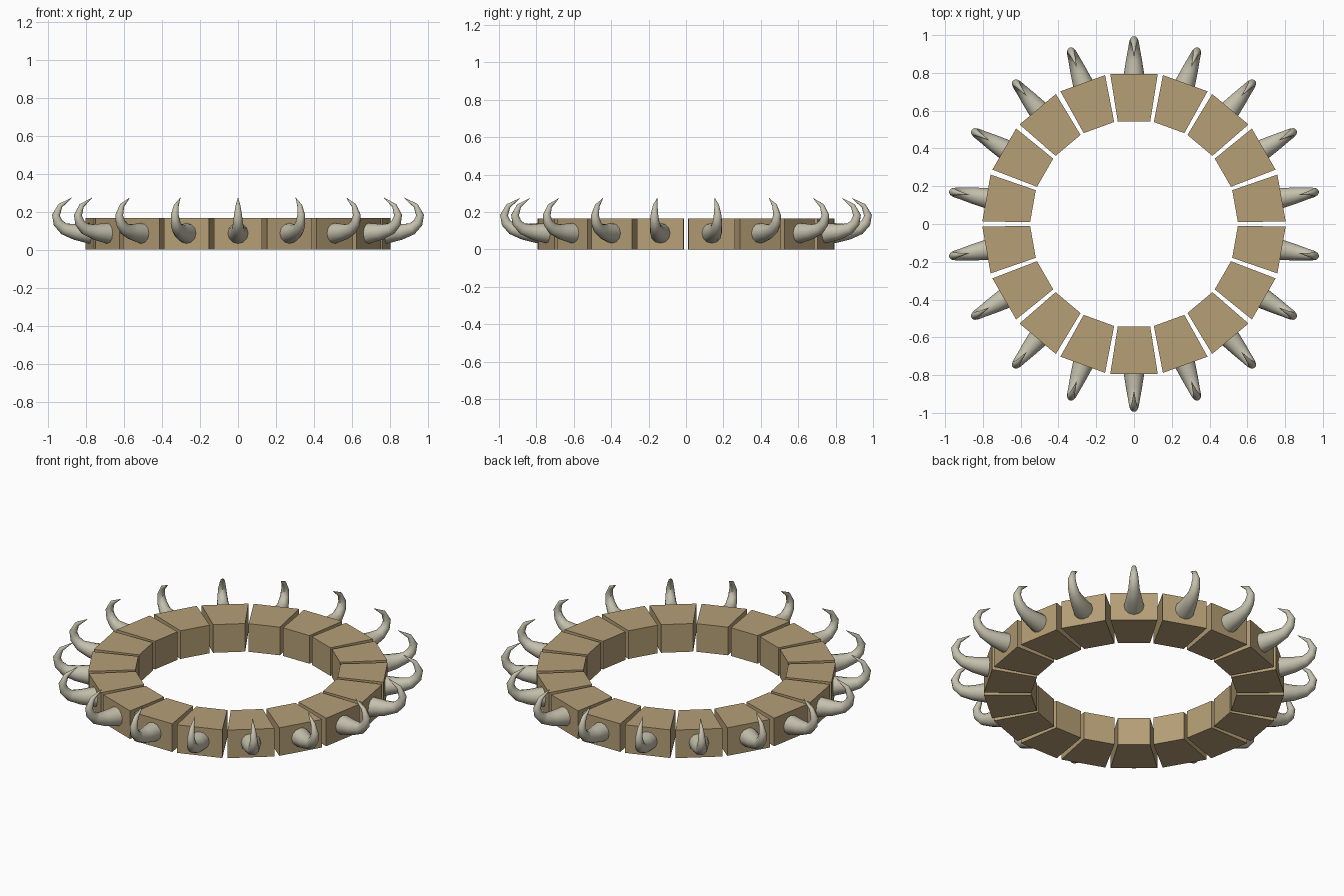
import bpy, bmesh, math
from mathutils import Vector, Matrix

if "Cube" in bpy.data.objects:
    bpy.data.objects.remove(bpy.data.objects["Cube"])

COUNT = 18          # blocks round the ring
R_IN, R_OUT, HEIGHT = 0.55, 0.803, 0.166
HALF = math.radians(9)


def material(name, rgb):
    m = bpy.data.materials.new(name)
    m.diffuse_color = (*rgb, 1)
    m.use_nodes = True
    m.node_tree.nodes["Principled BSDF"].inputs["Base Color"].default_value = m.diffuse_color
    return m


def make_object(name, bm, mat):
    bmesh.ops.recalc_face_normals(bm, faces=bm.faces)
    me = bpy.data.meshes.new(name)
    bm.to_mesh(me)
    bm.free()
    me.materials.append(mat)
    ob = bpy.data.objects.new(name, me)
    bpy.context.collection.objects.link(ob)
    return ob


tan = material("tan stone", (0.46, 0.345, 0.18))
bone = material("pale bone", (0.56, 0.53, 0.42))

# spike centre line in the radial plane: (radius from centre, z, thickness)
PATH = [(0.75, 0.085, 0.058), (0.80, 0.087, 0.053), (0.87, 0.094, 0.042),
        (0.93, 0.110, 0.031), (0.962, 0.142, 0.026), (0.973, 0.182, 0.021),
        (0.950, 0.232, 0.013), (0.888, 0.273, 0.001)]
SIDES = 12


def block():
    bm = bmesh.new()
    pts = [(r * math.cos(a), r * math.sin(a)) for r, a in
           ((R_IN, -HALF), (R_OUT, -HALF), (R_OUT, HALF), (R_IN, HALF))]
    face = bm.faces.new([bm.verts.new((x, y, 0)) for x, y in pts])
    ext = bmesh.ops.extrude_face_region(bm, geom=[face])
    bmesh.ops.translate(bm, vec=(0, 0, HEIGHT),
                        verts=[v for v in ext["geom"] if isinstance(v, bmesh.types.BMVert)])
    return bm


def spike():
    bm = bmesh.new()
    rings = []
    for i, (r, z, t) in enumerate(PATH):
        a, b = PATH[max(i - 1, 0)], PATH[min(i + 1, len(PATH) - 1)]
        d = Vector((b[0] - a[0], 0, b[1] - a[1])).normalized()
        up = Vector((-d.z, 0, d.x))
        side = Vector((0, 1, 0))
        ring = []
        for k in range(SIDES):
            w = 2 * math.pi * k / SIDES
            ring.append(bm.verts.new(Vector((r, 0, z)) + t * (math.cos(w) * side + math.sin(w) * up)))
        rings.append(ring)
    for p, q in zip(rings, rings[1:]):
        for k in range(SIDES):
            n = (k + 1) % SIDES
            bm.faces.new((p[k], p[n], q[n], q[k]))
    bm.faces.new(rings[0])
    bm.faces.new(rings[-1])
    return bm


# ring of wedge blocks, each with one curled spike on its outer face
for i in range(COUNT):
    turn = Matrix.Rotation(math.radians(90 + 360 / COUNT * i), 4, 'Z')
    b = make_object(f"ring_block_{i + 1}", block(), tan)
    b.matrix_world = turn
    s = make_object(f"curved_spike_{i + 1}", spike(), bone)
    s.matrix_world = turn
    bpy.ops.object.select_all(action='DESELECT')
    s.select_set(True)
    bpy.context.view_layer.objects.active = s
    bpy.ops.object.shade_smooth_by_angle(angle=math.radians(40))
